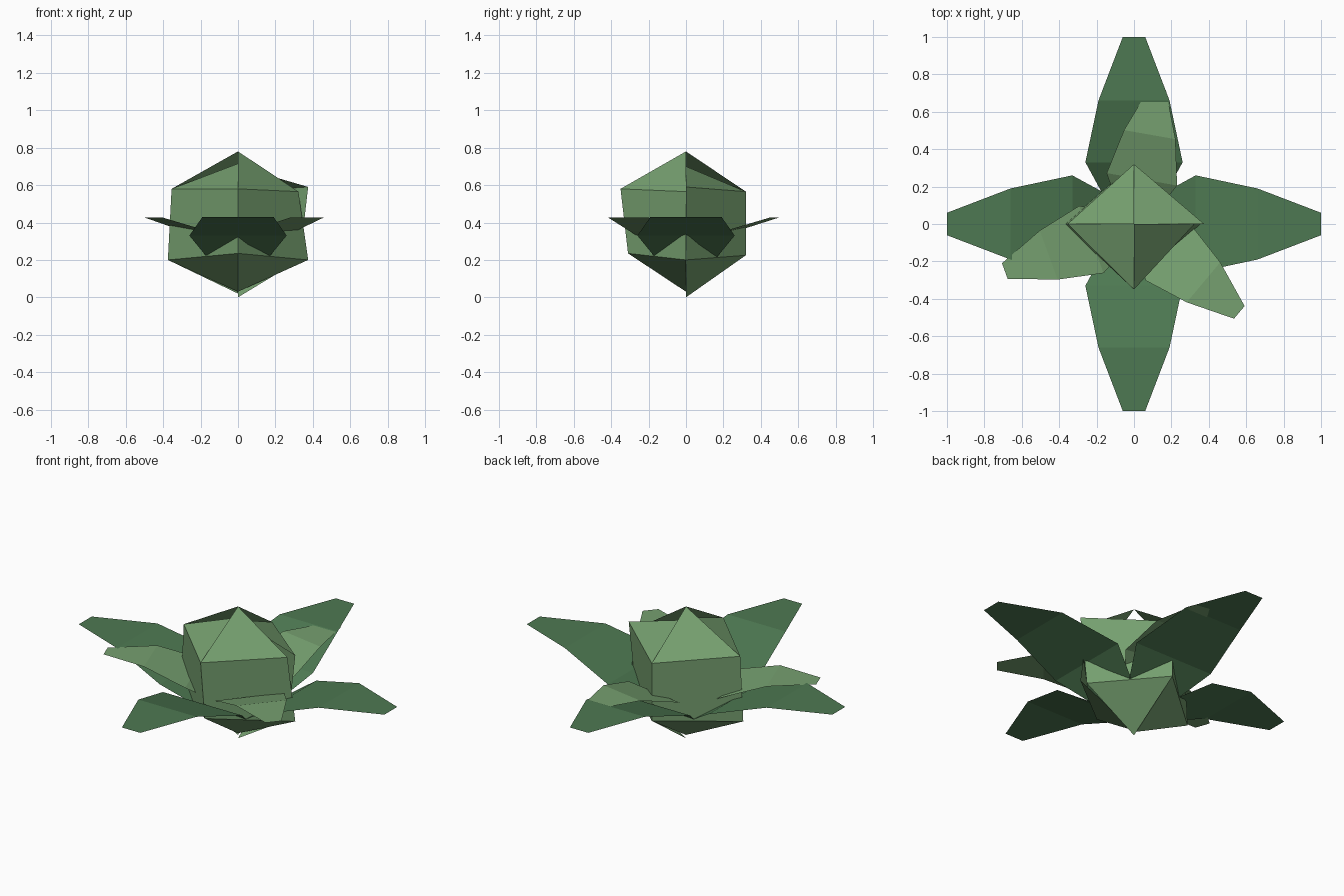
import bpy
import math

if "Cube" in bpy.data.objects:
    bpy.data.objects.remove(bpy.data.objects["Cube"])


def material(name, rgb):
    m = bpy.data.materials.new(name)
    m.diffuse_color = (*rgb, 1.0)
    m.use_nodes = True
    m.node_tree.nodes["Principled BSDF"].inputs["Base Color"].default_value = m.diffuse_color
    return m


LIGHT = material("light green", (0.180, 0.350, 0.160))
DARK = material("dark green", (0.076, 0.191, 0.084))


def add_mesh(name, verts, faces, mat):
    me = bpy.data.meshes.new(name)
    me.from_pydata(verts, [], faces)
    me.materials.append(mat)
    ob = bpy.data.objects.new(name, me)
    bpy.context.collection.objects.link(ob)
    return ob


# Leaf cross-sections: distance from centre, half width, height
LEAF = [(0.0, 0.08, 0.11), (0.33, 0.26, 0.33), (0.66, 0.19, 0.43), (1.0, 0.06, 0.43)]


def leaf(name, angle, scale, top, mat):
    a = math.radians(angle)
    c, s = math.cos(a), math.sin(a)
    verts = []
    for r, w, z in LEAF:
        for side in (-w, w):
            x, y = r * scale, side * scale
            verts.append((x * c - y * s, x * s + y * c, top - (0.43 - z) * scale))
    faces = [(2 * i, 2 * i + 2, 2 * i + 3, 2 * i + 1) for i in range(len(LEAF) - 1)]
    add_mesh(name, verts, faces, mat)


# Four large spread leaves
for i in range(4):
    leaf(f"outer_leaf_{i + 1}", 90 * i, 1.0, 0.43, DARK)

# Three smaller leaves between them
for i in range(3):
    leaf(f"inner_leaf_{i + 1}", 80 + 120 * i, 0.735, 0.428, LIGHT)


# Head: four folded quarter panels, each closing at its own tip and base
def head_panel(name, start, first, second, tip, base):
    verts = [(0, 0, base)]
    for k, (low_r, low_z, high_r, high_z) in enumerate((first, second)):
        a = math.radians(start + 90 * k)
        for r, z in ((low_r, low_z), (high_r, high_z)):
            verts.append((r * math.cos(a), r * math.sin(a), z))
    verts.append((0, 0, tip))
    add_mesh(name, verts, [(0, 3, 1), (1, 3, 4, 2), (2, 4, 5)], LIGHT)


# corner: low radius, low height, high radius, high height
LEFT = (0.375, 0.20, 0.355, 0.58)
FRONT = (0.31, 0.235, 0.35, 0.58)
RIGHT_FRONT = (0.375, 0.20, 0.323, 0.565)
RIGHT_BACK = (0.33, 0.20, 0.375, 0.59)
BACK = (0.32, 0.225, 0.32, 0.565)
head_panel("head_front_left", 180, LEFT, FRONT, 0.715, 0.03)
head_panel("head_front_right", 270, FRONT, RIGHT_FRONT, 0.78, 0.03)
head_panel("head_back_right", 0, RIGHT_BACK, BACK, 0.70, 0.0)
head_panel("head_back_left", 90, BACK, LEFT, 0.78, 0.02)
